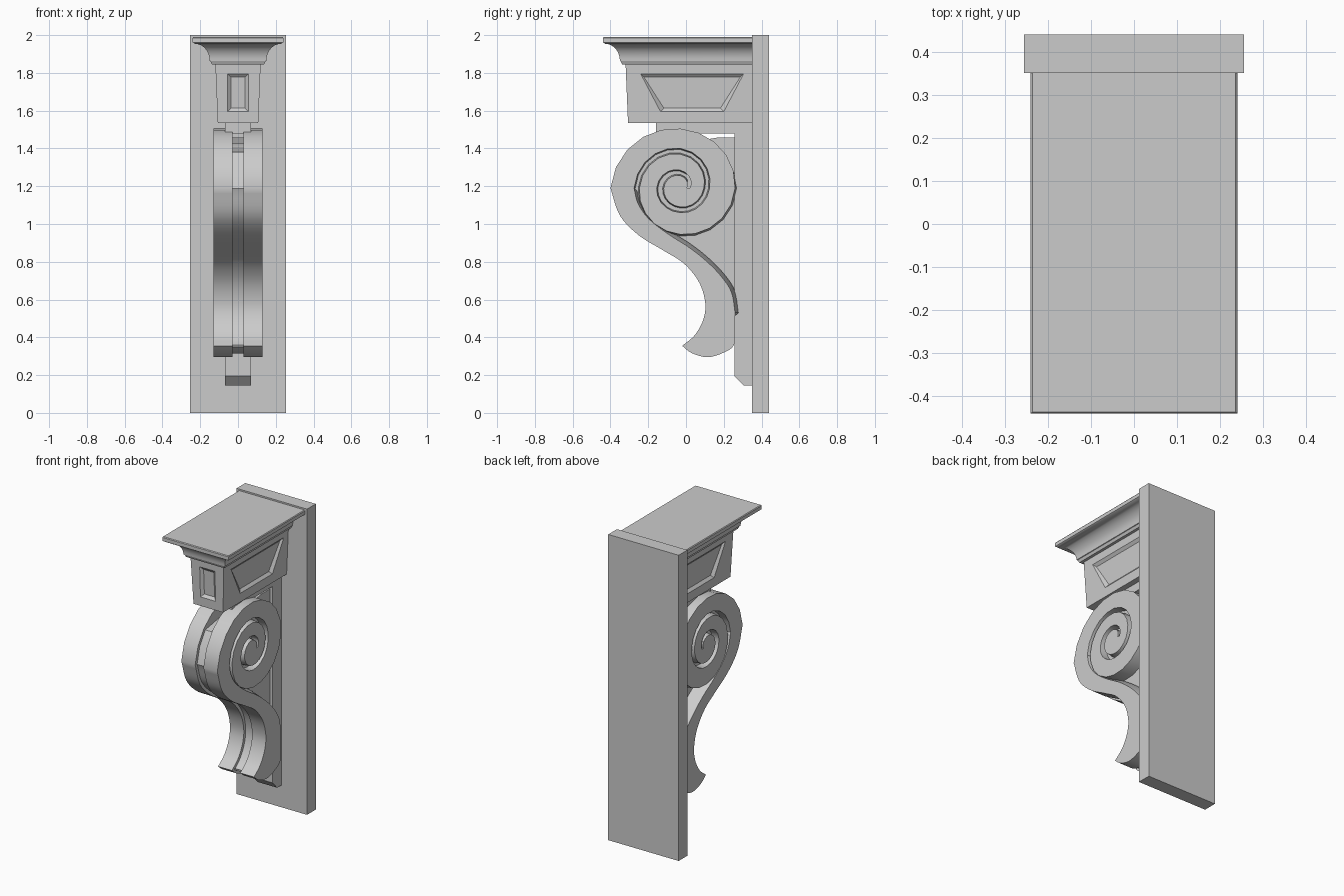
import bpy, bmesh, math
from mathutils import Vector

if "Cube" in bpy.data.objects:
    bpy.data.objects.remove(bpy.data.objects["Cube"])


def finish(name, bm, smooth=True, mirror=False):
    bmesh.ops.recalc_face_normals(bm, faces=bm.faces)
    me = bpy.data.meshes.new(name)
    bm.to_mesh(me)
    bm.free()
    ob = bpy.data.objects.new(name, me)
    bpy.context.collection.objects.link(ob)
    bpy.ops.object.select_all(action='DESELECT')
    ob.select_set(True)
    bpy.context.view_layer.objects.active = ob
    if smooth:
        bpy.ops.object.shade_smooth_by_angle(angle=math.radians(32))
    if mirror:
        ob.modifiers.new("Mirror", 'MIRROR').use_axis = (True, False, False)
    return ob


def loft(bm, rings, caps=True):
    """Join closed rings of equal length; optionally cap both ends."""
    vs = [[bm.verts.new(p) for p in r] for r in rings]
    n = len(vs[0])
    for a, b in zip(vs, vs[1:]):
        for i in range(n):
            j = (i + 1) % n
            bm.faces.new((a[i], a[j], b[j], b[i]))
    if caps:
        bm.faces.new(vs[0][::-1])
    bm.faces.new(vs[-1])


def prism(name, poly, half, smooth=True):
    bm = bmesh.new()
    loft(bm, [[(x, y, z) for y, z in poly] for x in (-half, half)])
    return finish(name, bm, smooth)


def catmull(pts, sub):
    """Smooth open curve through points."""
    p = [Vector(q) for q in pts]
    p = [2 * p[0] - p[1]] + p + [2 * p[-1] - p[-2]]
    out = []
    for i in range(1, len(p) - 2):
        a, b, c, d = p[i - 1:i + 3]
        for k in range(sub):
            t = k / sub
            out.append(0.5 * (2 * b + (c - a) * t + (2 * a - 5 * b + 4 * c - d) * t * t
                              + (3 * b - a - 3 * c + d) * t ** 3))
    return out + [p[-2]]


CY, CZ = -0.03, 1.19


def spiral(radii):
    """Clockwise spiral from the left, one radius per quarter turn."""
    rs = catmull([(i, r) for i, r in enumerate(radii)], 5)
    return [Vector((CY + r * math.cos(math.pi - k * math.pi / 2),
                    CZ + r * math.sin(math.pi - k * math.pi / 2))) for k, r in rs]


def offset(poly, dist):
    """Push each point outwards on a clockwise closed polygon."""
    out, n = [], len(poly)
    for i, p in enumerate(poly):
        t = (poly[(i + 1) % n] - poly[i - 1]).normalized()
        out.append(p + Vector((-t.y, t.x)) * dist[i])
    return out


# Back plate
prism("back_plate", [(0.35, 0), (0.44, 0), (0.44, 2), (0.35, 2)], 0.255, False)

# Rail behind the scroll with chamfered foot, and neck under the block
prism("back_rail", [(0.257, 0.195), (0.305, 0.145), (0.352, 0.145), (0.352, 1.54),
                    (-0.16, 1.54), (-0.16, 1.48), (0.257, 1.48)], 0.07, False)

# Scroll outlines: front edge winding in, inner edge winding in, tail underside
front_pts = [(-0.02, 0.355), (0.045, 0.41), (0.09, 0.49), (0.102, 0.58), (0.07, 0.69),
             (-0.01, 0.79), (-0.12, 0.86), (-0.25, 0.94), (-0.35, 1.045)]
inner_pts = [(0.26, 0.53), (0.24, 0.64), (0.18, 0.73), (0.1, 0.81), (0.01, 0.88),
             (-0.1, 0.95), (-0.2, 1.03), (-0.255, 1.11)]
under_pts = [(0.258, 0.46), (0.254, 0.36), (0.19, 0.315), (0.11, 0.295), (0.03, 0.317)]
out_spiral = spiral([.37, .315, .29, .245, .217, .18, .125, .1, .088, .066, .034])
in_spiral = spiral([.245, .21, .155, .13, .125, .095, .05])
outer = catmull(front_pts + out_spiral[:1], 5)[:-1] + out_spiral
inner = catmull(inner_pts + in_spiral[:1], 5)[:-1] + in_spiral
under = catmull([inner_pts[0]] + under_pts + [front_pts[0]], 4)[1:-1]
n_ext = len(outer) - len(out_spiral) + 10

# Scroll bands: raised ribbon on each side, bevelled towards the grooves
poly = outer + inner[::-1] + under
wid = [0.0] * n_ext + [0.009] * (len(outer) - n_ext)
wid += [0.009] * len(in_spiral) + [0.02] * (len(inner) - len(in_spiral)) + [0.0] * len(under)
for i in range(-3, 4):
    wid[len(outer) + i] = 0.0
low = offset(poly, wid)
bm = bmesh.new()
loft(bm, [[(x, p.x, p.y) for p in ring] for x, ring in ((.03, low), (.06, low), (.13, poly))])
finish("scroll_bands", bm, mirror=True)

# Thin web: floor of the front channel and filling behind the tail
ext = outer[:n_ext - 6] + under[::-1][::-1]
inset = offset(poly, [-0.02] * len(poly))
web = inset[1:n_ext - 7]
web = [p for p in web if not (p.x > 0.12 and p.y > 1.3)]
web += [Vector((0.17, 1.458)), Vector((0.262, 1.458)), Vector((0.262, 0.4))]
web += [p for p in inset[-len(under):] if p.x < 0.225]
prism("scroll_web", web, 0.05)

# Floor disc of the spiral groove
prism("spiral_floor", [(-0.035 + 0.24 * math.cos(a * math.pi / 32),
                        CZ + 0.24 * math.sin(a * math.pi / 32)) for a in range(64)], 0.085)

# Tapered block with sunken panels on the front and both sides
Z0, Z1, YB = 1.535, 1.85, 0.352


def bx(z):
    return 0.107 + 0.013 * (z - Z0) / (Z1 - Z0)


def by(z):
    return -0.307 - 0.013 * (z - Z0) / (Z1 - Z0)


def panel(bm, edge, rim, inward, axis):
    c = sum((Vector(p) for p in rim), Vector()) / 4
    floor = []
    for p in rim:
        q = Vector(p) + Vector(inward)
        for a in (axis, 2):
            q[a] += math.copysign(0.018, c[a] - p[a])
        floor.append(q)
    loft(bm, [edge, rim, floor], caps=False)


bm = bmesh.new()
for s in (-1, 1):
    panel(bm, [(s * bx(z), y, z) for y, z in
               ((by(Z0), Z0), (YB, Z0), (YB, Z1), (by(Z1), Z1))],
          [(s * bx(z), y, z) for y, z in
           ((-0.135, 1.595), (0.2, 1.595), (0.305, 1.795), (-0.24, 1.795))],
          (-s * 0.015, 0, 0), 1)
panel(bm, [(s * bx(z), by(z), z) for s, z in ((-1, Z0), (1, Z0), (1, Z1), (-1, Z1))],
      [(x, by(z), z) for x, z in
       ((-0.055, 1.595), (0.055, 1.595), (0.055, 1.795), (-0.055, 1.795))],
      (0, 0.015, 0), 0)
for z in (Z0, Z1):
    bm.faces.new([bm.verts.new(p) for p in
                  ((-bx(z), by(z), z), (bx(z), by(z), z), (bx(z), YB, z), (-bx(z), YB, z))])
bm.faces.new([bm.verts.new(p) for p in
              ((-bx(Z0), YB, Z0), (bx(Z0), YB, Z0), (bx(Z1), YB, Z1), (-bx(Z1), YB, Z1))])
bmesh.ops.remove_doubles(bm, verts=bm.verts, dist=1e-5)
finish("panelled_block", bm, False)

# Cap moulding: cove profile carried around three sides
prof = [(0.018, 1.845), (0.026, 1.862)]
for k in range(11):
    a = k / 10 * math.pi / 2
    prof.append((0.03 + 0.078 * (1 - math.cos(a)), 1.864 + 0.09 * math.sin(a)))
prof += [(0.12, 1.962), (0.12, 1.985), (0.116, 1.99)]
bm = bmesh.new()
loft(bm, [[(-0.12 - d, -0.32 - d, z), (0.12 + d, -0.32 - d, z),
           (0.12 + d, YB, z), (-0.12 - d, YB, z)] for d, z in prof])
finish("cap_moulding", bm)
